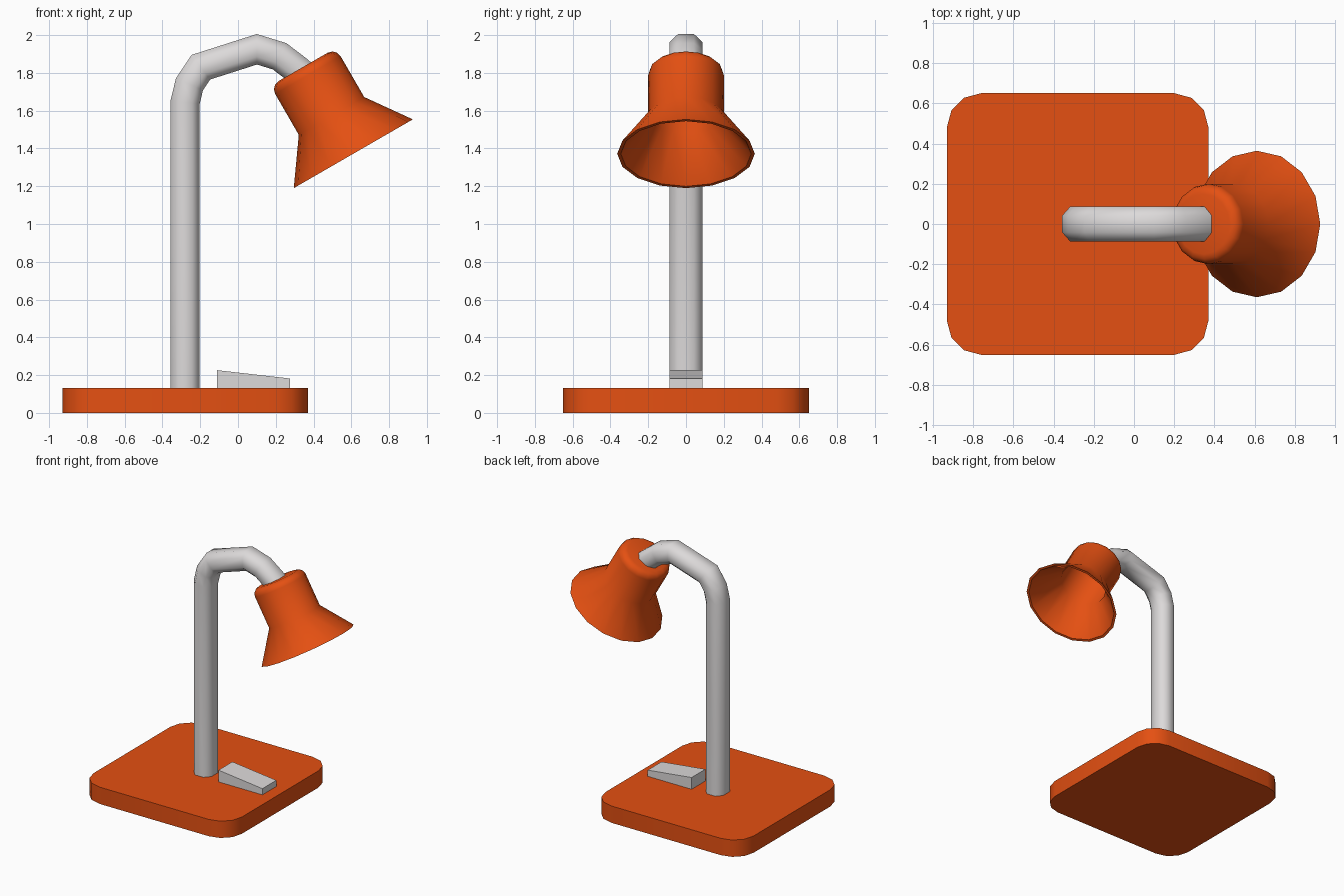
import bpy, bmesh, math
from mathutils import Vector, Matrix

if "Cube" in bpy.data.objects:
    bpy.data.objects.remove(bpy.data.objects["Cube"])


def material(name, rgb):
    m = bpy.data.materials.new(name)
    m.diffuse_color = (*rgb, 1)
    m.use_nodes = True
    m.node_tree.nodes["Principled BSDF"].inputs["Base Color"].default_value = m.diffuse_color
    return m


ORANGE = material("orange paint", (0.78, 0.08, 0.006))
GREY = material("light grey", (0.72, 0.70, 0.70))


def finish(name, bm, mat, angle=None):
    bmesh.ops.recalc_face_normals(bm, faces=bm.faces)
    me = bpy.data.meshes.new(name)
    bm.to_mesh(me)
    bm.free()
    ob = bpy.data.objects.new(name, me)
    bpy.context.collection.objects.link(ob)
    me.materials.append(mat)
    if angle:
        bpy.ops.object.select_all(action='DESELECT')
        ob.select_set(True)
        bpy.context.view_layer.objects.active = ob
        bpy.ops.object.shade_smooth_by_angle(angle=math.radians(angle))
    return ob


def loft(bm, rings, cap=True, closed=False):
    """Skin a list of equal-length point rings."""
    vs = [[bm.verts.new(p) for p in r] for r in rings]
    n = len(vs[0])
    pairs = list(zip(vs, vs[1:])) + ([(vs[-1], vs[0])] if closed else [])
    for a, b in pairs:
        for i in range(n):
            j = (i + 1) % n
            bm.faces.new((a[i], a[j], b[j], b[i]))
    if cap:
        bm.faces.new(vs[0])
        bm.faces.new(vs[-1])


# Base: rounded square slab, three segments per corner
outline = []
for k in range(4):
    q = k * math.pi / 2
    cx = 0.48 if k in (0, 3) else -0.48
    cy = 0.48 if k in (0, 1) else -0.48
    for s in range(4):
        a = q + s * math.pi / 6
        outline.append((cx + 0.17 * math.cos(a) - 0.28, cy + 0.17 * math.sin(a)))
bm = bmesh.new()
loft(bm, [[(x, y, z) for x, y in outline] for z in (0, 0.133)])
finish("base", bm, ORANGE, 40)

# Arm: slightly wide octagon swept along the bent path with mitred joints
path = [Vector(p) for p in [(-0.28, 0.12), (-0.28, 1.645), (-0.257, 1.74), (-0.197, 1.83),
                            (0.10, 1.925), (0.22, 1.888), (0.32, 1.812), (0.355, 1.78)]]
section = [(0.077, 0.042), (0.037, 0.087), (-0.037, 0.087), (-0.077, 0.042),
           (-0.077, -0.042), (-0.037, -0.087), (0.037, -0.087), (0.077, -0.042)]
rings = []
for i, p in enumerate(path):
    d0 = (p - path[max(i - 1, 0)]).normalized() if i else (path[1] - p).normalized()
    d1 = (path[i + 1] - p).normalized() if i + 1 < len(path) else d0
    t = (d0 + d1).normalized()
    n = Vector((-t.y, t.x)) / t.dot(d0)
    rings.append([(p.x + n.x * a, y, p.y + n.y * a) for a, y in section])
bm = bmesh.new()
loft(bm, rings)
finish("arm", bm, GREY, 50)

# Shade: hollow 16-sided revolved shell, tilted 30 degrees
outer = [(0.15, 0.300), (0.175, 0.293), (0.193, 0.275), (0.20, 0.25), (0.20, 0.0), (0.364, -0.231)]
inner = [(0.345, -0.231), (0.18, 0.0), (0.18, 0.25), (0.15, 0.28)]
tilt = Matrix.Translation((0.495, 0, 1.572)) @ Matrix.Rotation(math.radians(-30), 4, 'Y')
bm = bmesh.new()
loft(bm, [[tilt @ Vector((r * math.cos(k * math.pi / 8), r * math.sin(k * math.pi / 8), h))
           for k in range(16)] for r, h in outer + inner])
finish("lamp_shade", bm, ORANGE, 50)

# Switch: sloping wedge on the base
side = [(-0.11, 0.125), (0.275, 0.125), (0.275, 0.182), (-0.11, 0.226)]
bm = bmesh.new()
loft(bm, [[(x, y, z) for x, z in side] for y in (-0.087, 0.087)])
finish("switch", bm, GREY)
